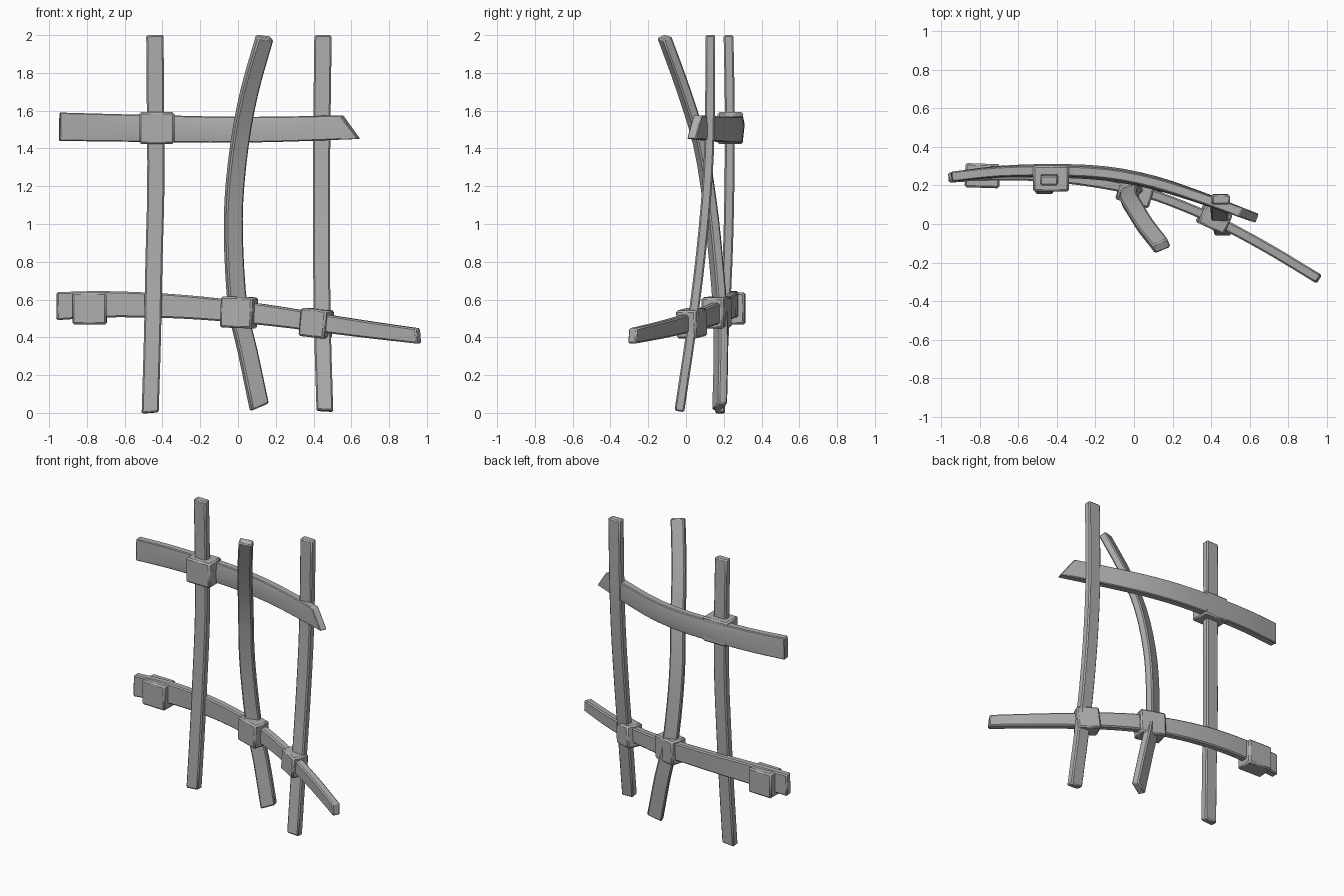
import bpy, bmesh, math
from mathutils import Vector, Matrix

if "Cube" in bpy.data.objects:
    bpy.data.objects.remove(bpy.data.objects["Cube"])

grey = bpy.data.materials.new("weathered grey")
grey.use_nodes = True
grey.diffuse_color = (0.42, 0.42, 0.42, 1)
grey.node_tree.nodes["Principled BSDF"].inputs["Base Color"].default_value = (0.42, 0.42, 0.42, 1)


def finish(bm, name, bevel):
    bmesh.ops.recalc_face_normals(bm, faces=bm.faces)
    mesh = bpy.data.meshes.new(name)
    bm.to_mesh(mesh)
    bm.free()
    mesh.materials.append(grey)
    obj = bpy.data.objects.new(name, mesh)
    bpy.context.collection.objects.link(obj)
    mod = obj.modifiers.new("worn edges", "BEVEL")
    mod.width, mod.segments, mod.angle_limit = bevel, 1, math.radians(50)
    bpy.ops.object.select_all(action="DESELECT")
    obj.select_set(True)
    bpy.context.view_layer.objects.active = obj
    bpy.ops.object.shade_smooth_by_angle(angle=math.radians(25))
    return obj


def smooth_path(points, steps=3):
    """Catmull-Rom curve through the points."""
    p = [Vector(q) for q in points]
    p = [2 * p[0] - p[1]] + p + [2 * p[-1] - p[-2]]
    out = []
    for a, b, c, d in zip(p, p[1:], p[2:], p[3:]):
        for i in range(steps):
            t = i / steps
            out.append(b + (c - a) * t / 2 + (a - 2.5 * b + 2 * c - d / 2) * t * t
                       + (1.5 * b - a / 2 - 1.5 * c + d / 2) * t ** 3)
    return out + [p[-2]]


def bar(name, points, wide, start, end, depth, cuts=(0, 0), ridge=0, bevel=0.008):
    """Sweep a flat section; wide is the direction of its broad side."""
    path = smooth_path(points)
    last = len(path) - 1
    bm = bmesh.new()
    rings = []
    for i, p in enumerate(path):
        t = i / last
        along = (path[min(i + 1, last)] - path[max(i - 1, 0)]).normalized()
        w = (Vector(wide) - along * along.dot(Vector(wide))).normalized()
        n = along.cross(w)
        half = (start + (end - start) * t) / 2
        slant = cuts[0] if i == 0 else cuts[1] if i == last else 0
        # The ridge wanders diagonally across the broad faces
        r = 0.75 - 1.5 * t
        bump = ridge * math.sin(math.pi * t)
        section = [(-1, -1, 0), (r, -1, bump), (1, -1, 0), (1, 1, 0), (-r, 1, bump), (-1, 1, 0)]
        if not ridge:
            section = [section[k] for k in (0, 2, 3, 5)]
        rings.append([bm.verts.new(p + w * half * a + n * b * (depth / 2 + e) + along * slant * a)
                      for a, b, e in section])
    for r0, r1 in zip(rings, rings[1:]):
        for k in range(len(r0)):
            j = (k + 1) % len(r0)
            bm.faces.new((r0[k], r0[j], r1[j], r1[k]))
    bm.faces.new(rings[0])
    bm.faces.new(rings[-1])
    return finish(bm, name, bevel)


def block(name, centre, size, turn=0, tilt=0):
    bm = bmesh.new()
    bmesh.ops.create_cube(bm, size=1)
    bm.transform(Matrix.Translation(centre) @ Matrix.Rotation(math.radians(turn), 4, "Z")
                 @ Matrix.Rotation(math.radians(tilt), 4, "Y") @ Matrix.Diagonal((*size, 1)))
    return finish(bm, name, 0.01)


# Upright bars
X, Z = (1, 0, 0), (0, 0, 1)
bar("right_upright", [(-.465, .18, 0), (-.453, .2, .4), (-.445, .22, .8), (-.435, .23, 1.2),
                      (-.437, .232, 1.6), (-.44, .225, 2)], X, .09, .092, .052, (.005, 0))
bar("left_upright", [(.46, -.035, .01), (.447, .03, .45), (.442, .08, .85), (.442, .115, 1.25),
                     (.445, .127, 1.6), (.45, .128, 2)], X, .088, .092, .052, (-.004, 0))
bar("middle_upright", [(.113, .178, .03), (.05, .185, .33), (0, .18, .55), (-.022, .155, .85),
                       (-.022, .125, 1.12), (.008, .075, 1.42), (.06, -.01, 1.7), (.142, -.115, 1.99)],
    (1, .35, 0), .1, .088, .052, (.01, 0))

# Cross rails
bar("lower_rail", [(-.96, .24, .565), (-.72, .252, .575), (-.45, .245, .57), (-.2, .215, .555),
                   (.05, .165, .53), (.25, .095, .505), (.45, .005, .475), (.7, -.13, .44),
                   (.957, -.285, .407)], Z, .148, .08, .052, (.005, -.008))
bar("upper_rail", [(-.945, .245, 1.515), (-.7, .27, 1.51), (-.42, .275, 1.505), (-.15, .262, 1.5),
                   (.1, .215, 1.5), (.35, .135, 1.505), (.595, .045, 1.513)],
    Z, .15, .128, .05, (0, -.046), .012, .005)

# Joint blocks
block("upper_joint", (-.43, .235, 1.508), (.185, .135, .17))
block("lower_right_joint", (-.785, .25, .553), (.18, .125, .17), -2)
block("lower_middle_joint", (.005, .162, .532), (.175, .12, .165), -16, 2)
block("lower_left_joint", (.415, .03, .475), (.15, .115, .15), -25, 6)
